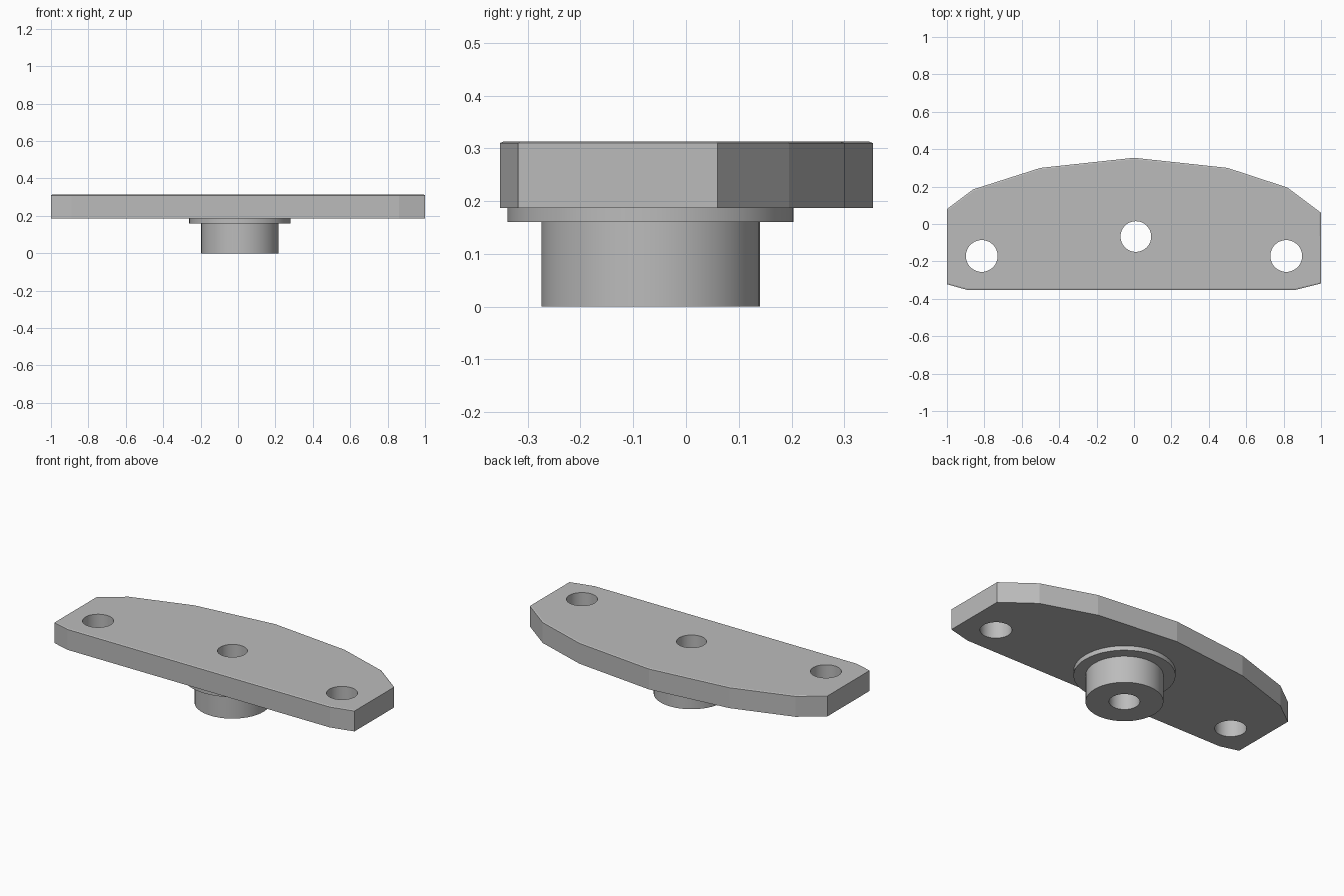
import bpy
import bmesh
from math import radians

cube = bpy.data.objects.get("Cube")
if cube:
    bpy.data.objects.remove(cube, do_unlink=True)

grey = bpy.data.materials.new("satin grey")
grey.use_nodes = True
COLOUR = (0.5, 0.5, 0.5, 1)
grey.diffuse_color = COLOUR
grey.node_tree.nodes["Principled BSDF"].inputs["Base Color"].default_value = COLOUR

HUB = (0.01, -0.067)
PLATE_BOTTOM, PLATE_TOP = 0.187, 0.313
FLANGE_BOTTOM = 0.16


def finish(bm, name):
    bmesh.ops.recalc_face_normals(bm, faces=bm.faces)
    mesh = bpy.data.meshes.new(name)
    bm.to_mesh(mesh)
    bm.free()
    mesh.materials.append(grey)
    obj = bpy.data.objects.new(name, mesh)
    bpy.context.collection.objects.link(obj)
    return obj


def cylinder(name, centre, radius, bottom, top):
    bm = bmesh.new()
    bmesh.ops.create_cone(bm, cap_ends=True, segments=48, radius1=radius,
                          radius2=radius, depth=top - bottom)
    bmesh.ops.translate(bm, verts=bm.verts, vec=(*centre, (top + bottom) / 2))
    return finish(bm, name)


def drill(obj, cutter):
    cutter.hide_render = True
    cutter.hide_viewport = True
    cutter.display_type = 'WIRE'
    cut = obj.modifiers.new("hole", 'BOOLEAN')
    cut.operation = 'DIFFERENCE'
    cut.solver = 'EXACT'
    cut.object = cutter


# Mounting plate: bowed back edge, straight front, slightly eased top rim
outline = [(-1, 0.08), (-0.86, 0.185), (-0.5, 0.3), (0, 0.354), (0.5, 0.3),
           (0.82, 0.195), (1, 0.06), (1, -0.318), (0.86, -0.353),
           (-0.89, -0.353), (-1, -0.322)]
bm = bmesh.new()
base = bm.faces.new([bm.verts.new((x, y, PLATE_BOTTOM)) for x, y in outline])
ext = bmesh.ops.extrude_face_region(bm, geom=[base], use_keep_orig=True)
rim = 0.003
top_verts = [g for g in ext["geom"] if isinstance(g, bmesh.types.BMVert)]
top_face = [g for g in ext["geom"] if isinstance(g, bmesh.types.BMFace)]
bmesh.ops.translate(bm, verts=top_verts, vec=(0, 0, PLATE_TOP - rim - PLATE_BOTTOM))
bmesh.ops.recalc_face_normals(bm, faces=bm.faces)
bmesh.ops.inset_region(bm, faces=top_face, thickness=0.008, depth=rim)
plate = finish(bm, "mounting_plate")

# Round hub under the plate
flange = cylinder("hub_flange", HUB, 0.271, FLANGE_BOTTOM, PLATE_BOTTOM)
hub = cylinder("hub", HUB, 0.207, 0, FLANGE_BOTTOM)

# Bore through the hub and a bolt hole at each end
bore = cylinder("bore_cutter", HUB, 0.082, -0.1, 0.5)
for part in (plate, flange, hub):
    drill(part, bore)
for side, x in (("right", -0.814), ("left", 0.814)):
    drill(plate, cylinder(f"{side}_bolt_cutter", (x, -0.171), 0.085, 0, 0.5))

# Smooth the round walls, keeping edges crisp
for part in (plate, flange, hub):
    bpy.ops.object.select_all(action='DESELECT')
    part.select_set(True)
    bpy.context.view_layer.objects.active = part
    for mod in list(part.modifiers):
        bpy.ops.object.modifier_apply(modifier=mod.name)
    bpy.ops.object.shade_smooth_by_angle(angle=radians(10))
